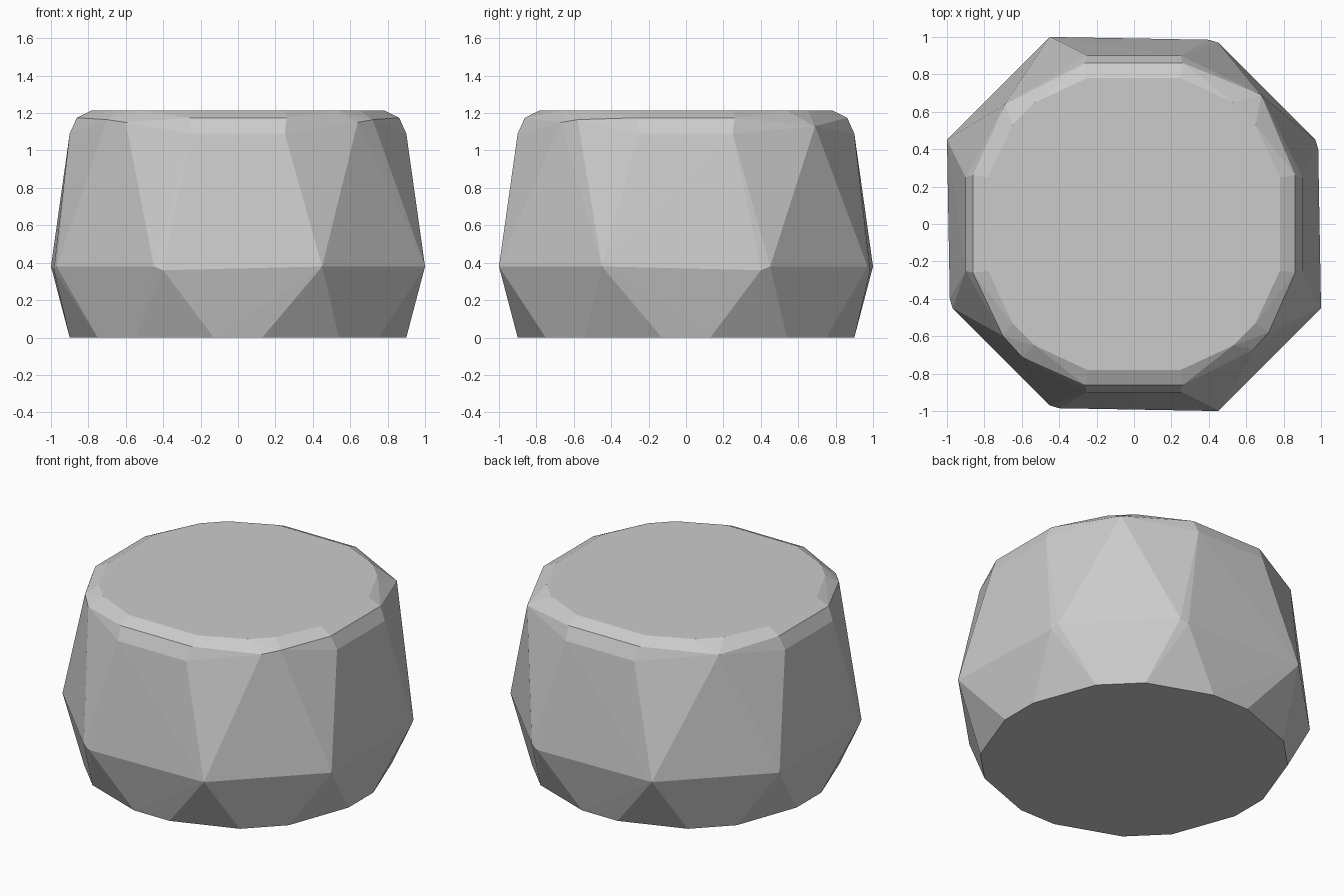
import bpy, bmesh, math

if "Cube" in bpy.data.objects:
    bpy.data.objects.remove(bpy.data.objects["Cube"])


def octants(a, b, z):
    """Eight points mirrored about both axes and the diagonal."""
    return [(sx * p, sy * q, z) for p, q in ((a, b), (b, a))
            for sx in (-1, 1) for sy in (-1, 1)]


points = []
# round base
points += octants(0.13, 0.9, 0) + octants(0.54, 0.75, 0)
# widest octagon: sharp corners on one diagonal, clipped on the other
for s in (-1, 1):
    points += [(-s * 0.45, s, 0.38), (-s, s * 0.45, 0.38)]
    points += [(s * 0.40, s * 0.985, 0.36), (s * 0.45, s * 0.97, 0.38),
               (s * 0.985, s * 0.40, 0.36), (s * 0.97, s * 0.45, 0.38)]
# shoulder, rounded rim and flat top
points += octants(0.25, 0.9, 1.09) + octants(0.6, 0.69, 1.1)
points += octants(0.26, 0.862, 1.175)
points += octants(0.25, 0.78, 1.215) + octants(0.53, 0.65, 1.215)
# uneven rim corners
points += [(0.68, 0.69, 1.13), (-0.69, 0.64, 1.15),
           (0.64, -0.67, 1.15), (0.72, -0.58, 1.165),
           (-0.6, -0.71, 1.15), (-0.7, -0.6, 1.165)]

# faceted drum body: hull of the rings
bm = bmesh.new()
for p in points:
    bm.verts.new(p)
hull = bmesh.ops.convex_hull(bm, input=bm.verts[:])
loose = [v for v in bm.verts if not v.link_faces]
bmesh.ops.delete(bm, geom=loose, context='VERTS')
bmesh.ops.dissolve_limit(bm, angle_limit=math.radians(0.5),
                         verts=bm.verts[:], edges=bm.edges[:])
bmesh.ops.recalc_face_normals(bm, faces=bm.faces[:])
mesh = bpy.data.meshes.new("faceted_drum")
bm.to_mesh(mesh)
bm.free()
bpy.context.collection.objects.link(bpy.data.objects.new("faceted_drum", mesh))
